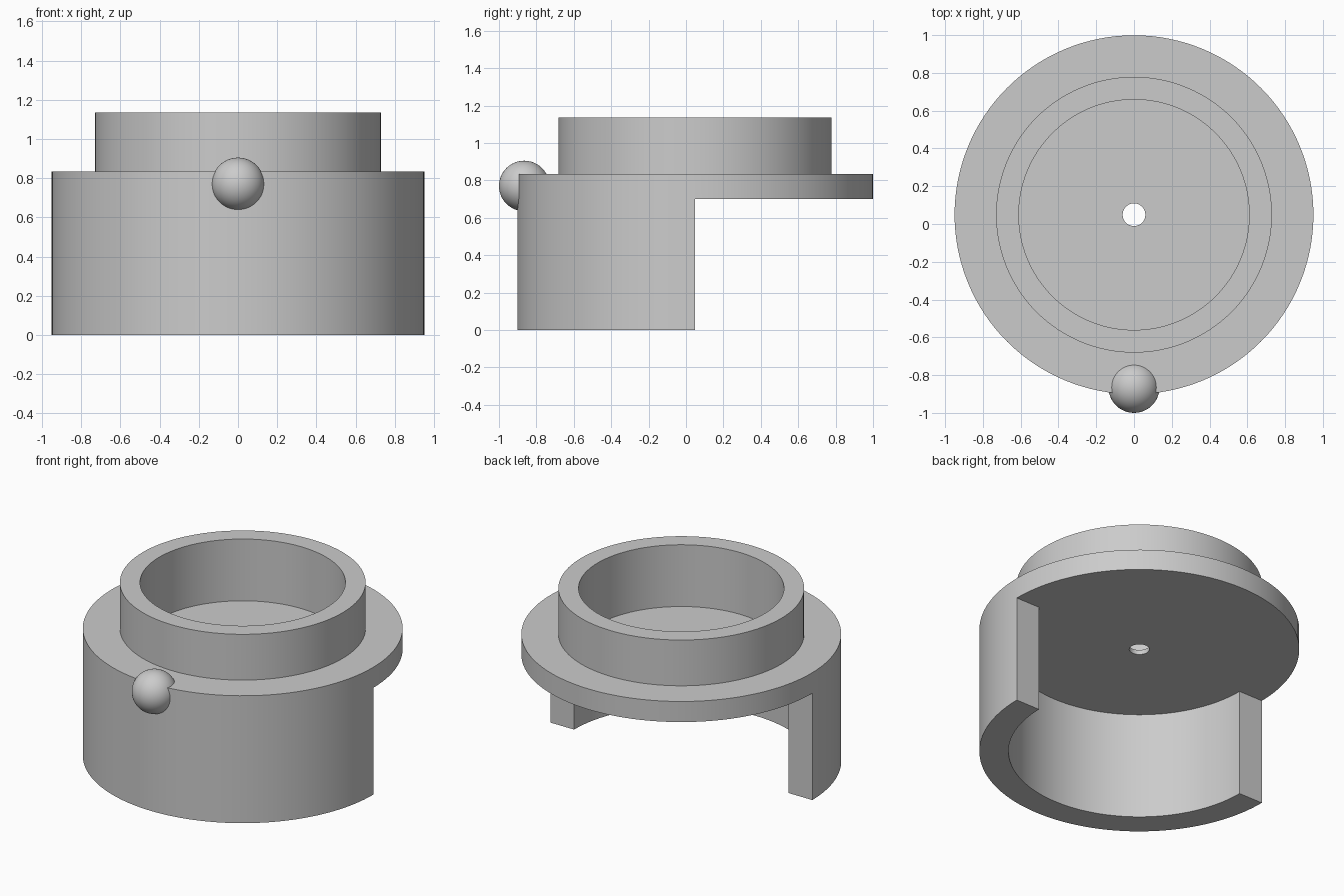
import bpy
import bmesh
import math

old = bpy.data.objects.get("Cube")
if old:
    bpy.data.objects.remove(old)

CENTRE_Y = 0.049
SEGMENTS = 128

grey = bpy.data.materials.new("plain grey")
grey.use_nodes = True
colour = (0.6, 0.6, 0.6, 1)
grey.diffuse_color = colour
grey.node_tree.nodes["Principled BSDF"].inputs["Base Color"].default_value = colour


def finish(obj):
    """Give the object its colour and smooth shading with sharp edges."""
    obj.data.materials.append(grey)
    bpy.ops.object.select_all(action="DESELECT")
    obj.select_set(True)
    bpy.context.view_layer.objects.active = obj
    bpy.ops.object.shade_smooth_by_angle(angle=math.radians(30))


# Revolved body: collar, flange, thin floor with a centre hole, half skirt
SKIRT_OUT, SKIRT_IN, BORE = 0.95, 0.777, 0.06
UNDER, FLOOR, FLANGE_TOP, COLLAR_TOP = 0.70, 0.73, 0.835, 1.135
upper = [(SKIRT_IN, UNDER), (BORE, UNDER), (BORE, FLOOR), (0.61, FLOOR),
         (0.61, COLLAR_TOP), (0.73, COLLAR_TOP), (0.73, FLANGE_TOP),
         (SKIRT_OUT, FLANGE_TOP), (SKIRT_OUT, UNDER)]
skirt = [(SKIRT_OUT, UNDER), (SKIRT_OUT, 0), (SKIRT_IN, 0), (SKIRT_IN, UNDER)]
flange_underside = [(SKIRT_OUT, UNDER), (SKIRT_IN, UNDER)]

bm = bmesh.new()


def sweep(profile, start, steps):
    """Turn an open profile about the upright axis and return its rings."""
    rings = []
    for i in range(steps + 1):
        a = math.tau * (start + i) / SEGMENTS
        rings.append([bm.verts.new((r * math.cos(a), r * math.sin(a), z))
                      for r, z in profile])
    for a, b in zip(rings, rings[1:]):
        for k in range(len(profile) - 1):
            bm.faces.new((a[k], a[k + 1], b[k + 1], b[k]))
    return rings


half = SEGMENTS // 2
sweep(upper, 0, SEGMENTS)
sweep(flange_underside, 0, half)
skirt_rings = sweep(skirt, half, half)
for end in (skirt_rings[0], skirt_rings[-1]):
    bm.faces.new(end)
bmesh.ops.remove_doubles(bm, verts=bm.verts[:], dist=0.0001)
bmesh.ops.recalc_face_normals(bm, faces=bm.faces[:])

mesh = bpy.data.meshes.new("collar_body")
bm.to_mesh(mesh)
bm.free()
body = bpy.data.objects.new("collar_body", mesh)
body.location.y = CENTRE_Y
bpy.context.collection.objects.link(body)
finish(body)

# Index ball set into the front edge of the flange
bpy.ops.mesh.primitive_uv_sphere_add(segments=48, ring_count=24, radius=0.135,
                                     location=(0, -0.865, 0.77))
ball = bpy.context.object
ball.name = "index_ball"
finish(ball)
